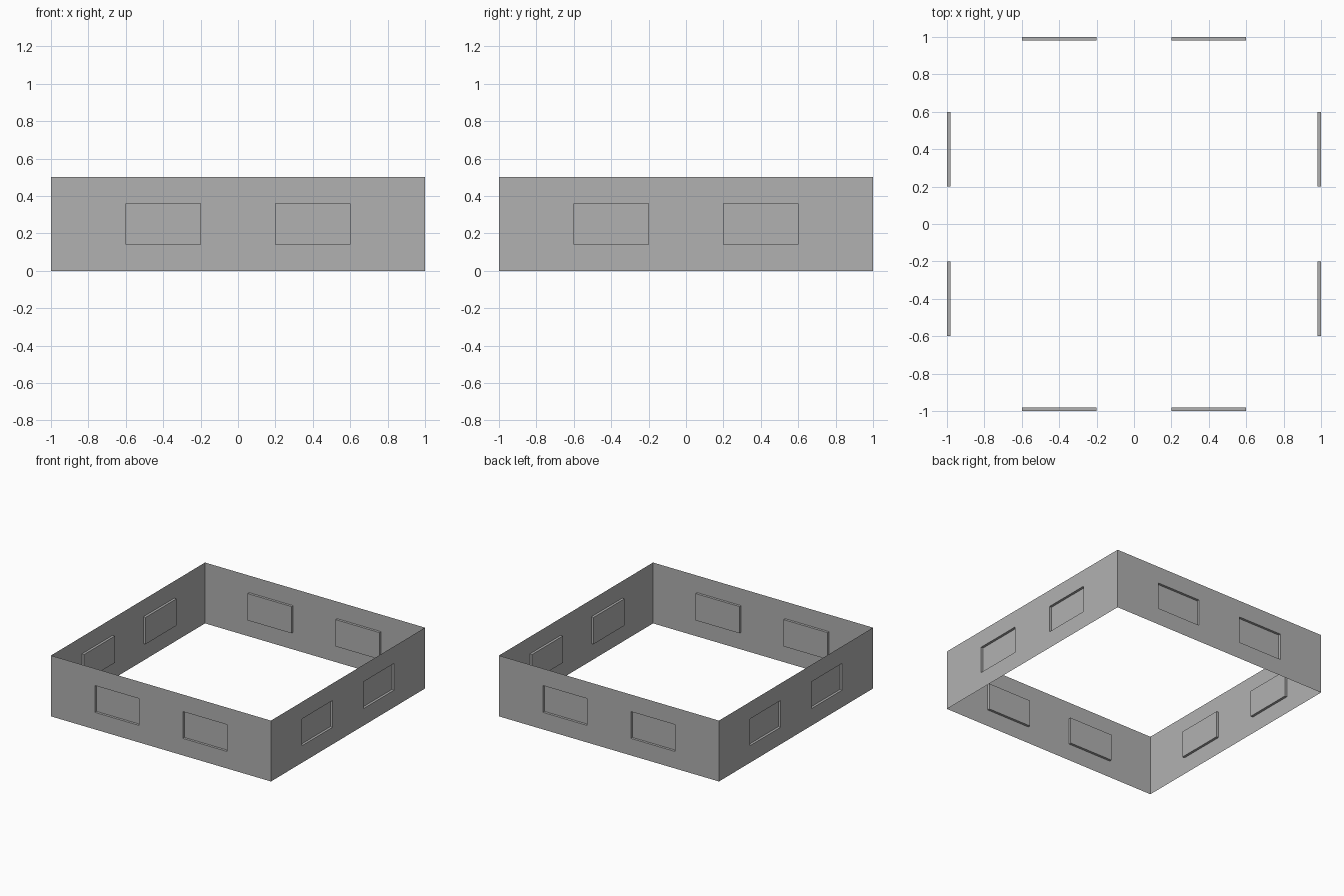
import bpy, bmesh
from math import pi
from mathutils import Matrix

if "Cube" in bpy.data.objects:
    bpy.data.objects.remove(bpy.data.objects["Cube"])

HEIGHT = 0.5
DEPTH = 0.02
XS = [-1, -0.6, -0.2, 0.2, 0.6, 1]
ZS = [0, 0.14, 0.36, HEIGHT]

# Darker grey for the walls
grey = bpy.data.materials.new("wall_grey")
grey.diffuse_color = (0.44, 0.44, 0.44, 1)
grey.use_nodes = True
grey.node_tree.nodes["Principled BSDF"].inputs["Base Color"].default_value = grey.diffuse_color


def wall(name, angle):
    """Thin wall on the -y side with two recessed windows, turned about z."""
    bm = bmesh.new()
    grid = [[bm.verts.new((x, -1, z)) for x in XS] for z in ZS]
    windows = []
    for r in range(len(ZS) - 1):
        for c in range(len(XS) - 1):
            f = bm.faces.new((grid[r][c], grid[r][c + 1],
                              grid[r + 1][c + 1], grid[r + 1][c]))
            if r == 1 and c in (1, 3):
                windows.append(f)

    # Push each window pane inward, leaving a narrow reveal
    for f in windows:
        outer = list(f.verts)
        inner = [bm.verts.new((v.co.x, -1 + DEPTH, v.co.z)) for v in outer]
        bm.faces.remove(f)
        bm.faces.new(inner)
        for i in range(4):
            j = (i + 1) % 4
            bm.faces.new((outer[i], outer[j], inner[j], inner[i]))

    # Turn the wall to its side of the square
    bm.transform(Matrix.Rotation(angle, 4, 'Z'))
    mesh = bpy.data.meshes.new(name)
    bm.to_mesh(mesh)
    bm.free()
    mesh.materials.append(grey)
    bpy.context.collection.objects.link(bpy.data.objects.new(name, mesh))


# Four identical walls around an open square
for i, side in enumerate(("front", "right", "back", "left")):
    wall(side + "_wall", i * pi / 2)
